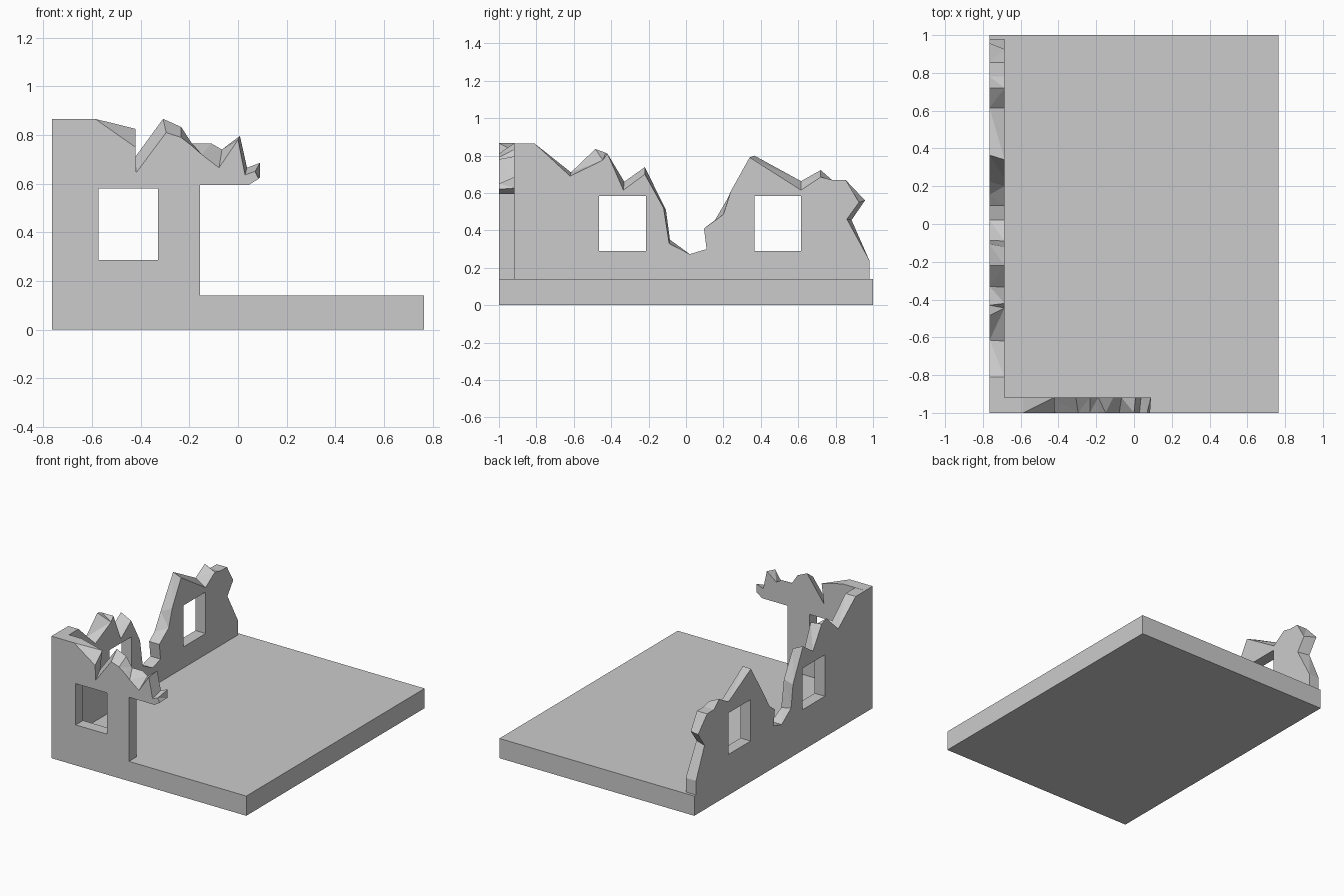
import bpy, bmesh
from mathutils import Vector


def box(name, lo, hi):
    bm = bmesh.new()
    bmesh.ops.create_cube(bm, size=1)
    lo, hi = Vector(lo), Vector(hi)
    for v in bm.verts:
        v.co = Vector((lo[i] + (v.co[i] + 0.5) * (hi[i] - lo[i]) for i in range(3)))
    return finish(name, bm)


def finish(name, bm):
    bmesh.ops.recalc_face_normals(bm, faces=bm.faces[:])
    me = bpy.data.meshes.new(name)
    bm.to_mesh(me)
    bm.free()
    ob = bpy.data.objects.new(name, me)
    bpy.context.collection.objects.link(ob)
    return ob


def wall(name, rows, place_a, place_b):
    """Flat wall whose ragged outline differs between its two faces."""
    bm = bmesh.new()
    A = [bm.verts.new(place_a(r[0], r[1])) for r in rows]
    B = [bm.verts.new(place_b(r[-2], r[-1])) for r in rows]
    n = len(rows)
    bm.faces.new(A)
    bm.faces.new(B[::-1])
    rim = [bm.faces.new((A[i], B[i], B[(i + 1) % n], A[(i + 1) % n])) for i in range(n)]
    bmesh.ops.triangulate(bm, faces=rim)
    return finish(name, bm)


def cut(ob, lo, hi):
    cutter = box("window_cutter", lo, hi)
    cutter.hide_render = True
    mod = ob.modifiers.new("window", "BOOLEAN")
    mod.operation = "DIFFERENCE"
    mod.solver = "EXACT"
    mod.object = cutter
    bpy.context.view_layer.objects.active = ob
    bpy.ops.object.modifier_apply(modifier=mod.name)
    bpy.data.objects.remove(cutter)


# floor slab
box("floor_slab", (-0.765, -1, 0), (0.765, 1, 0.14))

# long wall: (y, z) on the inner face, then on the outer face where it differs
long_rows = [
    (-0.92, 0.14), (-0.92, 0.865), (-0.81, 0.865),
    (-0.62, 0.69, -0.615, 0.71), (-0.445, 0.775, -0.485, 0.835), (-0.42, 0.81, -0.43, 0.815),
    (-0.335, 0.615, -0.33, 0.66), (-0.22, 0.70, -0.22, 0.738),
    (-0.12, 0.52, -0.107, 0.508), (-0.09, 0.33, -0.086, 0.35),
    (0.02, 0.273), (0.11, 0.30), (0.096, 0.41),
    (0.20, 0.485, 0.155, 0.455), (0.24, 0.61, 0.225, 0.575), (0.34, 0.79, 0.365, 0.80),
    (0.615, 0.615, 0.615, 0.663), (0.72, 0.685, 0.72, 0.722), (0.78, 0.67),
    (0.855, 0.668), (0.925, 0.55, 0.957, 0.56), (0.86, 0.46, 0.885, 0.455),
    (0.98, 0.24), (0.98, 0.14)]
long_wall = wall("long_wall", long_rows,
                 lambda a, z: (-0.685, a, z), lambda a, z: (-0.765, a, z))
for y0, y1 in ((-0.465, -0.214), (0.367, 0.615)):
    cut(long_wall, (-0.9, y0, 0.289), (-0.6, y1, 0.583))

# short wall: (x, z) on the outer face, then on the inner face where it differs
short_rows = [
    (-0.765, 0.14), (-0.765, 0.866), (-0.587, 0.866),
    (-0.422, 0.75, -0.422, 0.825), (-0.418, 0.645, -0.44, 0.685),
    (-0.295, 0.81, -0.308, 0.866), (-0.234, 0.79, -0.234, 0.833),
    (-0.189, 0.755, -0.189, 0.765), (-0.15, 0.72, -0.11, 0.765),
    (-0.078, 0.665, -0.066, 0.74), (0.0, 0.78, 0.008, 0.796),
    (0.029, 0.636, 0.037, 0.665), (0.07, 0.65, 0.09, 0.685),
    (0.085, 0.62, 0.09, 0.626), (0.045, 0.595), (-0.156, 0.595), (-0.156, 0.14)]
short_wall = wall("short_wall", short_rows,
                  lambda a, z: (a, -1, z), lambda a, z: (a, -0.918, z))
cut(short_wall, (-0.574, -1.1, 0.287), (-0.328, -0.8, 0.58))
